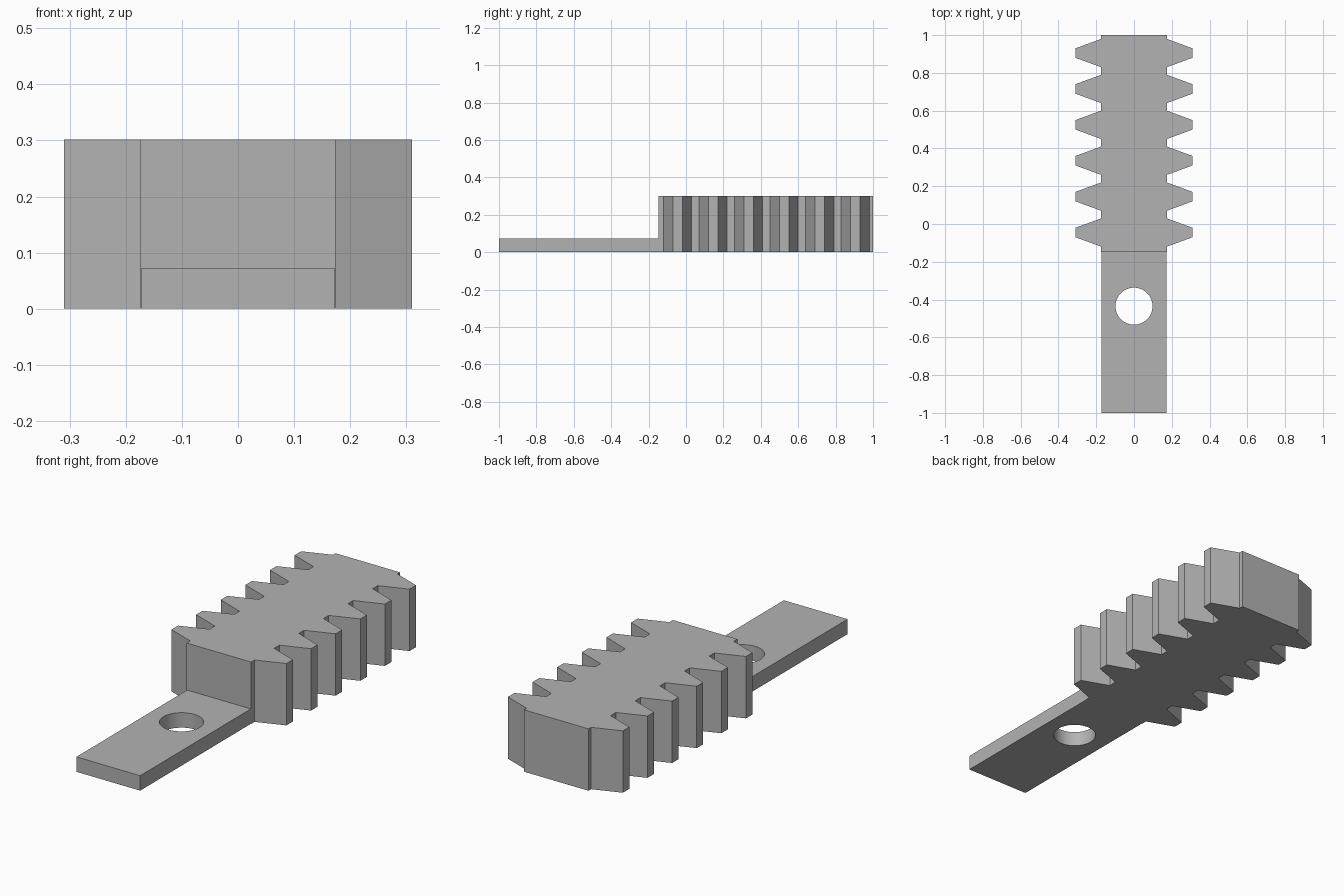
import bpy
import bmesh
import math

cube = bpy.data.objects.get("Cube")
if cube:
    bpy.data.objects.remove(cube, do_unlink=True)

grey = bpy.data.materials.new("plain grey")
grey.use_nodes = True
colour = (0.45, 0.45, 0.45, 1)
grey.diffuse_color = colour
grey.node_tree.nodes["Principled BSDF"].inputs["Base Color"].default_value = colour


def prism(name, outline, bottom, top):
    """Extrude a closed xy outline between two heights."""
    bm = bmesh.new()
    base = bm.faces.new([bm.verts.new((x, y, bottom)) for x, y in outline])
    side = bmesh.ops.extrude_face_region(bm, geom=[base])["geom"]
    moved = [v for v in side if isinstance(v, bmesh.types.BMVert)]
    bmesh.ops.translate(bm, vec=(0, 0, top - bottom), verts=moved)
    bmesh.ops.recalc_face_normals(bm, faces=bm.faces)
    mesh = bpy.data.meshes.new(name)
    bm.to_mesh(mesh)
    bm.free()
    mesh.materials.append(grey)
    obj = bpy.data.objects.new(name, mesh)
    bpy.context.collection.objects.link(obj)
    return obj


# Toothed block: one side profile, mirrored to close the outline
half_width, tip, front, back = 0.174, 0.31, -0.147, 1.0
right_edge = [(half_width, front)]
for i in range(6):
    centre = -0.045 + 0.19 * i
    right_edge += [(half_width, centre - 0.075), (tip, centre - 0.025),
                   (tip, centre + 0.025), (half_width, centre + 0.075)]
right_edge.append((half_width, back))
left_edge = [(-x, y) for x, y in reversed(right_edge)]
prism("toothed_block", right_edge + left_edge, 0, 0.302)

# Flat tongue, ending at the block's front face
tongue = prism("tongue", [(-0.172, -1), (0.172, -1), (0.172, front), (-0.172, front)], 0, 0.073)

# Round mounting hole through the tongue
radius, hole_y, sides = 0.098, -0.435, 64
circle = [(radius * math.cos(math.tau * i / sides),
           hole_y + radius * math.sin(math.tau * i / sides)) for i in range(sides)]
cutter = prism("hole_cutter", circle, -0.1, 0.2)
cutter.hide_render = True
cut = tongue.modifiers.new("hole", "BOOLEAN")
cut.operation = "DIFFERENCE"
cut.solver = "EXACT"
cut.object = cutter

# Bake the cut, drop the cutter, and smooth the hole wall
bpy.context.view_layer.objects.active = tongue
bpy.ops.object.select_all(action="DESELECT")
tongue.select_set(True)
bpy.ops.object.modifier_apply(modifier=cut.name)
bpy.data.objects.remove(cutter, do_unlink=True)
bpy.ops.object.shade_smooth_by_angle(angle=math.radians(30))
